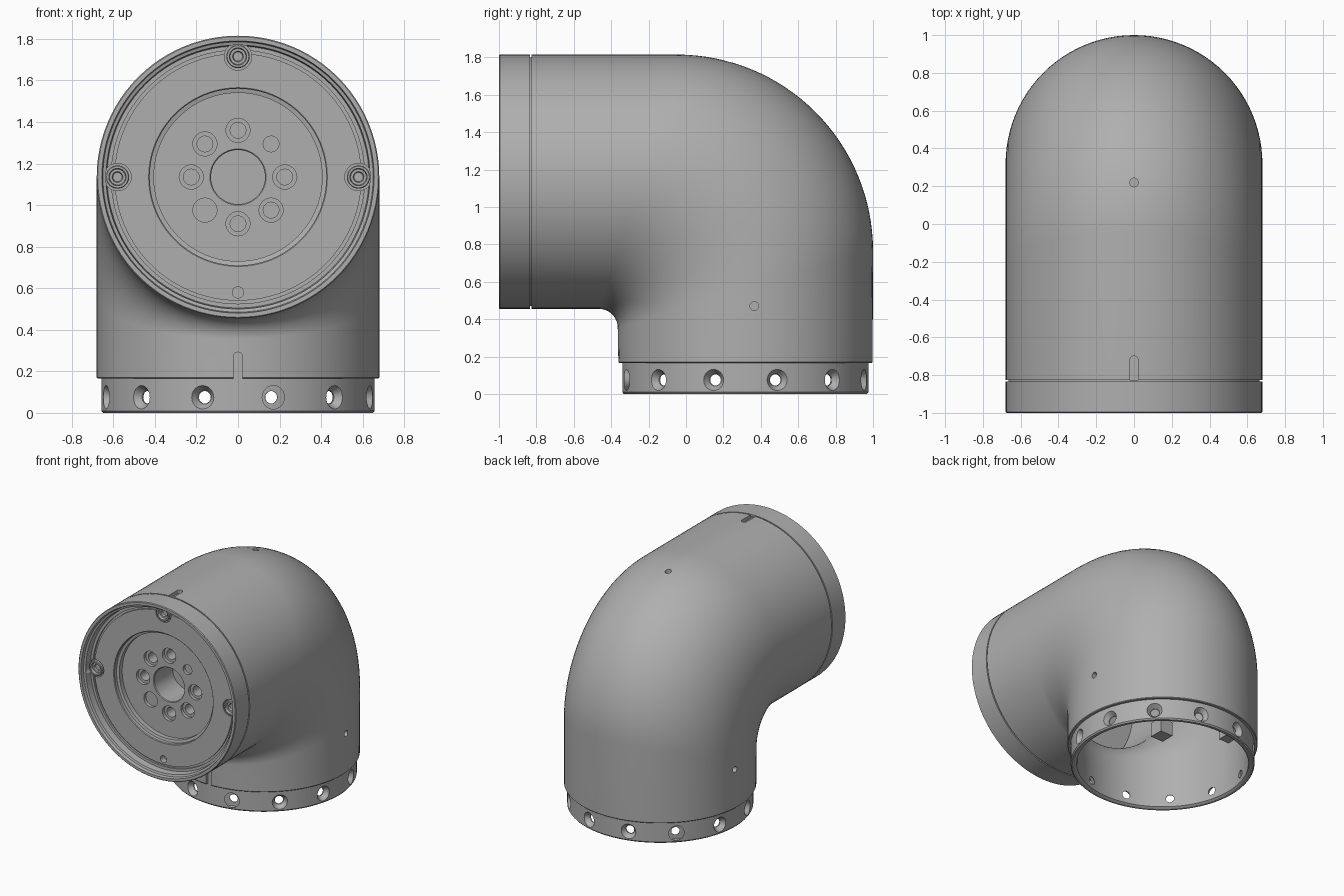
import bpy, bmesh, math
from mathutils import Vector, Matrix

cube = bpy.data.objects.get("Cube")
if cube:
    bpy.data.objects.remove(cube, do_unlink=True)

grey = bpy.data.materials.new("machined_grey")
grey.use_nodes = True
color = (0.43, 0.43, 0.43, 1)
grey.diffuse_color = color
bsdf = next(n for n in grey.node_tree.nodes if n.type == 'BSDF_PRINCIPLED')
bsdf.inputs["Base Color"].default_value = color
bsdf.inputs["Roughness"].default_value = 0.5

SEG = 96
AXIS_Z, AXIS_Y = 1.135, 0.3175      # heights of the two pipe axes
FRONT, UP = Vector((0, -1, 0)), Vector((0, 0, 1))


def make_object(name, bm):
    mesh = bpy.data.meshes.new(name)
    bm.to_mesh(mesh)
    bm.free()
    obj = bpy.data.objects.new(name, mesh)
    bpy.context.collection.objects.link(obj)
    mesh.materials.append(grey)
    return obj


def loft(name, rings, closed=False):
    """Skin a list of equal point rings."""
    bm = bmesh.new()
    loops = [[bm.verts.new(p) for p in ring] for ring in rings]
    pairs = list(zip(loops, loops[1:])) + ([(loops[-1], loops[0])] if closed else [])
    for a, b in pairs:
        for i in range(len(a)):
            j = (i + 1) % len(a)
            bm.faces.new((a[i], a[j], b[j], b[i]))
    bmesh.ops.remove_doubles(bm, verts=bm.verts, dist=1e-5)
    bmesh.ops.recalc_face_normals(bm, faces=bm.faces)
    return make_object(name, bm)


def lathe(name, profile, center, seg=SEG):
    """Turn a (radius, y) profile about the front-back axis."""
    cx, cz = center
    return loft(name, [[(cx + r * math.cos(k * math.tau / seg), y,
                         cz + r * math.sin(k * math.tau / seg))
                        for k in range(seg)] for r, y in profile])


def add_cone(bm, pos, axis, r_in, r_out, depth, stretch=None):
    """Add a cone centred on pos; stretch pulls one side out into a slot."""
    pos = Vector(pos)
    m = Matrix.Translation(pos) @ Vector(axis).to_track_quat('Z', 'Y').to_matrix().to_4x4()
    made = bmesh.ops.create_cone(bm, cap_ends=True, segments=24, radius1=r_in,
                                 radius2=r_out, depth=depth, matrix=m)
    if stretch:
        s = Vector(stretch)
        for v in made['verts']:
            if (v.co - pos).dot(s) > 1e-4:
                v.co += s


def cut(obj, bm):
    cutter = make_object("cutter", bm)
    cutter.hide_render = True
    mod = obj.modifiers.new("cut", 'BOOLEAN')
    mod.operation, mod.solver, mod.object = 'DIFFERENCE', 'EXACT', cutter
    bpy.context.view_layer.objects.active = obj
    bpy.ops.object.modifier_apply(modifier=mod.name)
    bpy.data.objects.remove(cutter, do_unlink=True)


def section(outer, inner, half_x):
    """Elliptic pipe section between an outer-bend and an inner-bend point (y, z)."""
    p, q = Vector(outer), Vector(inner)
    ring = []
    for k in range(SEG):
        a = k * math.tau / SEG
        yz = (p + q) / 2 + (p - q) / 2 * math.cos(a)
        ring.append((half_x * math.sin(a), yz.x, yz.y))
    return ring


def bend(offset):
    """Sections of the elbow, shrunk by offset, from front end to the base."""
    r = 0.68 - offset
    rings = [section((-0.825, AXIS_Z + r), (-0.825, AXIS_Z - r), r)]
    for i in range(33):
        t = math.pi / 2 * i / 32
        d = Vector((math.sin(t), math.cos(t)))
        rings.append(section(Vector((-0.05, 0.765)) + d * (1.05 - offset),
                             Vector((-0.465, 0.355)) + d * (0.1 + offset), r))
    return rings


def base_ring(r, z):
    return section((AXIS_Y + r, z), (AXIS_Y - r, z), r)


# Hollow elbow shell with the stepped flange at its base
flange = [(0.68, 0.17), (0.675, 0.165), (0.658, 0.165), (0.658, 0.01),
          (0.65, 0), (0.63, 0), (0.615, 0.01), (0.615, 0.18)]
shell = loft("elbow_shell", bend(0) + [base_ring(r, z) for r, z in flange]
             + bend(0.05)[::-1], closed=True)

# Flange holes, side and top screw holes, alignment slots
holes, sinks = bmesh.new(), bmesh.new()
for k in range(12):
    a = math.radians(15 + 30 * k)
    d = Vector((math.sin(a), math.cos(a), 0))
    base = Vector((0, AXIS_Y, 0.075))
    add_cone(holes, base + d * 0.64, d, 0.03, 0.03, 0.2)
    add_cone(sinks, base + d * 0.66, d, 0.033, 0.083, 0.08)
for side in (-1, 1):
    add_cone(holes, (side * 0.66, 0.365, 0.47), (side, 0, 0), 0.023, 0.023, 0.16)
add_cone(holes, (0, 0.22, 1.77), UP, 0.023, 0.023, 0.16)
add_cone(holes, (0, -0.72, 1.815), UP, 0.022, 0.022, 0.06, (0, -0.2, 0))
add_cone(holes, (0, -0.365, 0.27), FRONT, 0.022, 0.022, 0.05, (0, 0, -0.1))
cut(shell, holes)
cut(shell, sinks)

# Front cap: rim, recessed disc, stepped well and centre bore
cap = lathe("front_cap", [
    (0, -0.62), (0.13, -0.62), (0.13, -0.845), (0.135, -0.85),
    (0.405, -0.85), (0.405, -0.885), (0.425, -0.89), (0.425, -0.915), (0.43, -0.92),
    (0.595, -0.92), (0.595, -0.905), (0.61, -0.905), (0.61, -0.92), (0.63, -0.92),
    (0.635, -0.97), (0.65, -0.975), (0.655, -1), (0.675, -1), (0.68, -0.995),
    (0.68, -0.835), (0.665, -0.835), (0.665, -0.825), (0.625, -0.825),
    (0.625, -0.76), (0.32, -0.76), (0.32, -0.6), (0, -0.6)], (0, AXIS_Z))

# Bolt circle, screw pockets and the small pin hole
bolts, bores = bmesh.new(), bmesh.new()
for k in range(8):
    a = k * math.tau / 8
    x, z = 0.225 * math.cos(a), AXIS_Z + 0.225 * math.sin(a)
    add_cone(bolts, (x, -0.8, z), FRONT, 0.038, 0.038, 0.16)
    add_cone(bores, (x, -0.85, z), FRONT, 0.058, 0.058, 0.05)
add_cone(bolts, (0, -0.92, AXIS_Z - 0.555), FRONT, 0.027, 0.027, 0.1)
screws = [(0.58, AXIS_Z), (-0.58, AXIS_Z), (0, AXIS_Z + 0.58)]
for x, z in screws:
    add_cone(bores, (x, -0.93, z), FRONT, 0.066, 0.066, 0.08)
cut(cap, bolts)
cut(cap, bores)

# Socket screws in the pockets
parts = [shell, cap]
for i, center in enumerate(screws):
    parts.append(lathe(f"cap_screw_{i + 1}", [
        (0, -0.895), (0.022, -0.895), (0.026, -0.91), (0.038, -0.91), (0.042, -0.93),
        (0.052, -0.93), (0.056, -0.925), (0.056, -0.88), (0, -0.88)], center, 32))

# Mounting lugs inside the shell
for name, pos in (("left_lug", (0.59, 0.365, 0.47)), ("right_lug", (-0.59, 0.365, 0.47)),
                  ("floor_lug", (-0.36, -0.12, 0.62)), ("top_lug", (0, 0.22, 1.69))):
    bm = bmesh.new()
    bmesh.ops.create_cube(bm, size=0.11, matrix=Matrix.Translation(pos))
    parts.append(make_object(name, bm))

# Smooth curved surfaces, keep machined edges crisp
bpy.ops.object.select_all(action='DESELECT')
for obj in parts:
    obj.select_set(True)
bpy.context.view_layer.objects.active = shell
bpy.ops.object.shade_smooth_by_angle(angle=math.radians(30))
